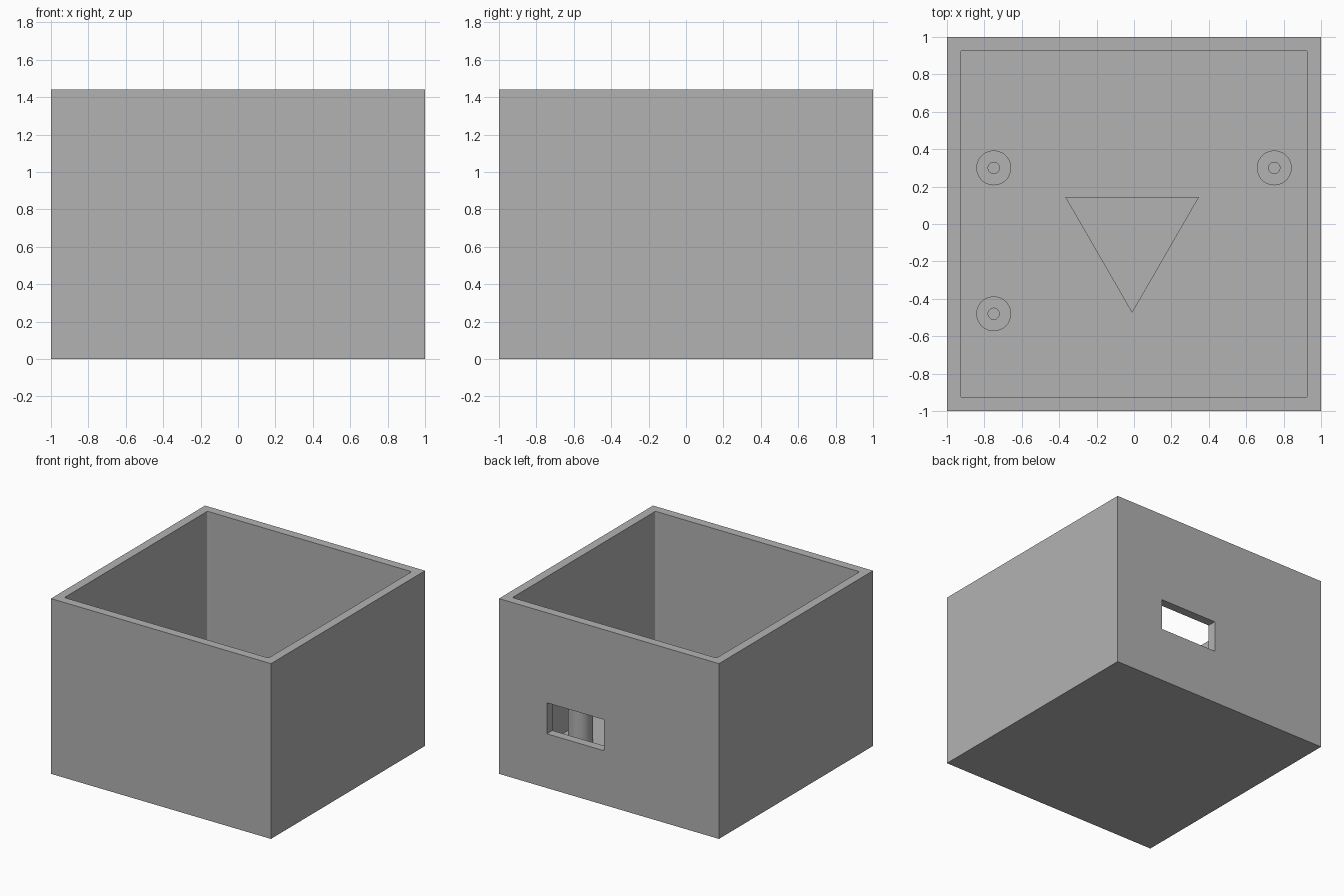
import bpy, bmesh, math
from mathutils import Matrix, Vector

cube = bpy.data.objects.get("Cube")
if cube:
    bpy.data.objects.remove(cube, do_unlink=True)

HEIGHT, WALL, FLOOR = 1.44, 0.072, 0.072

grey = bpy.data.materials.new("plain grey")
grey.use_nodes = True
grey.diffuse_color = (0.448, 0.448, 0.448, 1)
grey.node_tree.nodes["Principled BSDF"].inputs["Base Color"].default_value = (0.448, 0.448, 0.448, 1)


def add_object(name, bm):
    bmesh.ops.recalc_face_normals(bm, faces=bm.faces[:])
    mesh = bpy.data.meshes.new(name)
    bm.to_mesh(mesh)
    bm.free()
    mesh.materials.append(grey)
    obj = bpy.data.objects.new(name, mesh)
    bpy.context.collection.objects.link(obj)
    return obj


def box(name, low, high, corner=0):
    """Box between two corners, with optionally rounded upright edges."""
    low, high = Vector(low), Vector(high)
    bm = bmesh.new()
    bmesh.ops.create_cube(bm, size=1, matrix=Matrix.Translation((low + high) / 2)
                          @ Matrix.Diagonal((*(high - low), 1)))
    if corner:
        upright = [e for e in bm.edges if abs(e.verts[0].co.z - e.verts[1].co.z) > 0.01]
        bmesh.ops.bevel(bm, geom=upright, offset=corner, segments=3,
                        profile=0.5, affect='EDGES')
    return add_object(name, bm)


def activate(obj):
    bpy.ops.object.select_all(action='DESELECT')
    obj.select_set(True)
    bpy.context.view_layer.objects.active = obj


def cut(target, cutter):
    mod = target.modifiers.new("cut", 'BOOLEAN')
    mod.operation, mod.solver, mod.object = 'DIFFERENCE', 'EXACT', cutter
    activate(target)
    bpy.ops.object.modifier_apply(modifier=mod.name)
    bpy.data.objects.remove(cutter, do_unlink=True)


# Open box: outer block, hollowed, with a port through the back wall
inner = 1 - WALL
case = box("case", (-1, -1, 0), (1, 1, HEIGHT))
cut(case, box("cavity", (-inner, -inner, FLOOR), (inner, inner, HEIGHT + 0.2), corner=0.01))
cut(case, box("port", (0.045, 0.8, 0.445), (0.565, 1.1, 0.70)))


# Mounting posts with a screw hole, turned from a profile
def post(name, x, y, top=0.43, radius=0.093, hole=0.03):
    profile = [(0, FLOOR), (hole, FLOOR), (hole, top), (radius, top), (radius, FLOOR - 0.02)]
    bm = bmesh.new()
    verts = [bm.verts.new((r, 0, z)) for r, z in profile]
    edges = [bm.edges.new(pair) for pair in zip(verts, verts[1:])]
    bmesh.ops.spin(bm, geom=verts + edges, cent=(0, 0, 0), axis=(0, 0, 1),
                   angle=math.tau, steps=48, use_duplicate=False)
    bmesh.ops.remove_doubles(bm, verts=bm.verts[:], dist=0.0001)
    obj = add_object(name, bm)
    obj.location = (x, y, 0)
    activate(obj)
    bpy.ops.object.shade_smooth_by_angle(angle=math.radians(30))


for name, x, y in (("back_right_post", -0.75, 0.3),
                   ("back_left_post", 0.75, 0.3),
                   ("front_right_post", -0.75, -0.48)):
    post(name, x, y)

# Raised triangle on the floor, pointing to the front
bm = bmesh.new()
corners = [bm.verts.new((-0.01 + 0.413 * math.cos(a), -0.062 + 0.413 * math.sin(a), FLOOR - 0.02))
           for a in (math.radians(d) for d in (-90, 30, 150))]
base = bm.faces.new(corners)
raised = bmesh.ops.extrude_face_region(bm, geom=[base], use_keep_orig=True)["geom"]
bmesh.ops.translate(bm, vec=(0, 0, 0.06),
                    verts=[g for g in raised if isinstance(g, bmesh.types.BMVert)])
add_object("floor_triangle", bm)
